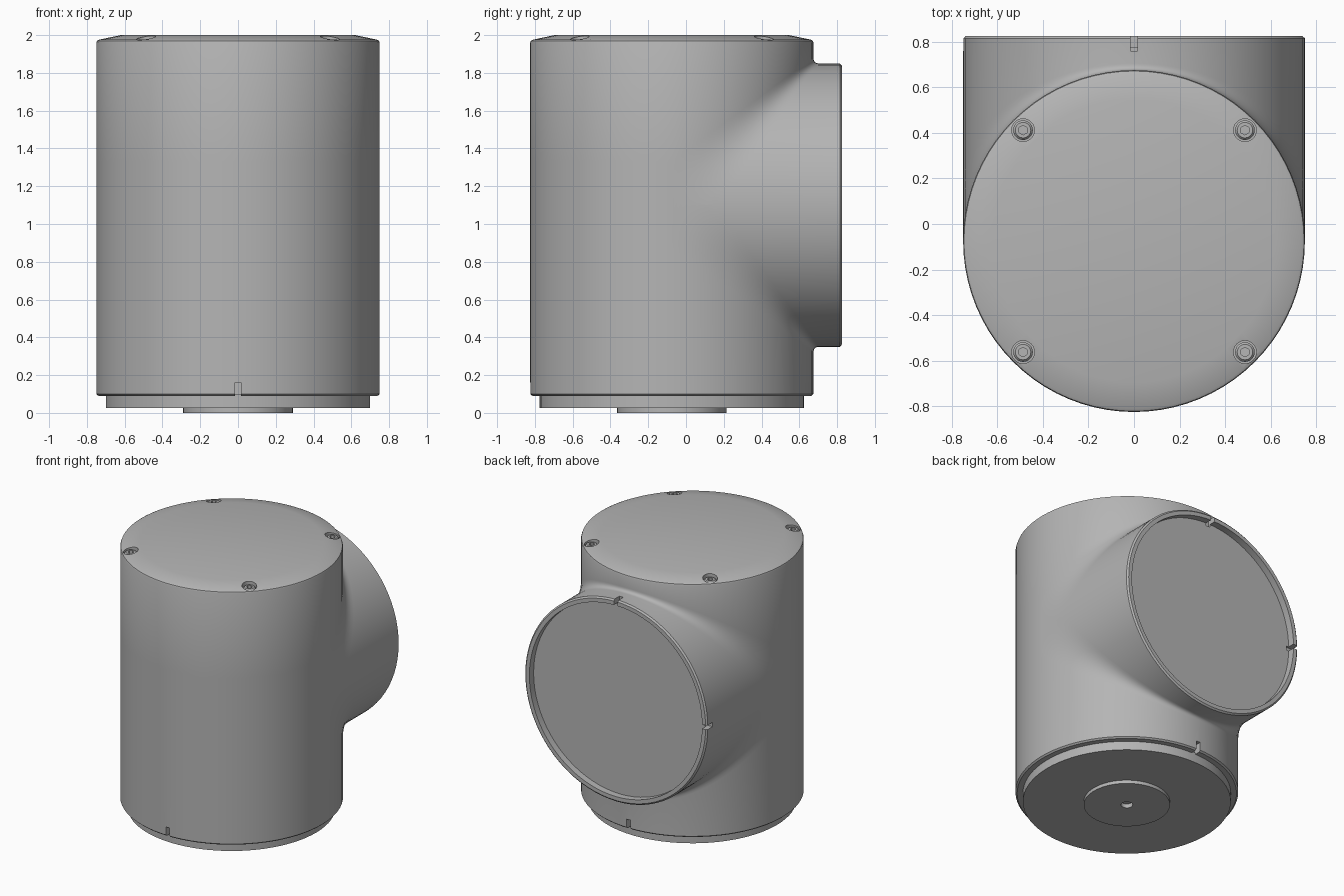
import bpy, bmesh, math
from mathutils import Matrix, Vector

if "Cube" in bpy.data.objects:
    bpy.data.objects.remove(bpy.data.objects["Cube"])

R = 0.75                      # radius of both tubes
CY, CZ = -0.075, 1.10         # upright axis y, side port axis z
N = 40                        # columns per half turn

metal = bpy.data.materials.new("grey_metal")
metal.diffuse_color = (0.46, 0.46, 0.46, 1)
metal.use_nodes = True
metal.node_tree.nodes["Principled BSDF"].inputs["Base Color"].default_value = metal.diffuse_color


def make(name, bm):
    bmesh.ops.remove_doubles(bm, verts=bm.verts, dist=1e-5)
    bmesh.ops.recalc_face_normals(bm, faces=bm.faces)
    me = bpy.data.meshes.new(name)
    bm.to_mesh(me)
    bm.free()
    me.materials.append(metal)
    ob = bpy.data.objects.new(name, me)
    bpy.context.collection.objects.link(ob)
    return ob


def activate(ob):
    bpy.ops.object.select_all(action='DESELECT')
    ob.select_set(True)
    bpy.context.view_layer.objects.active = ob


def smooth(ob, angle=22):
    activate(ob)
    bpy.ops.object.shade_smooth_by_angle(angle=math.radians(angle))


def cylinder(r, depth, loc, segs=64, rot=None):
    bm = bmesh.new()
    m = Matrix.Translation(loc) @ (rot or Matrix())
    bmesh.ops.create_cone(bm, cap_ends=True, segments=segs, radius1=r,
                          radius2=r, depth=depth, matrix=m)
    return make("cutter", bm)


def box(lo, hi):
    lo, hi = Vector(lo), Vector(hi)
    bm = bmesh.new()
    bmesh.ops.create_cube(bm, size=1, matrix=Matrix.Translation((lo + hi) / 2)
                          @ Matrix.Diagonal((*(hi - lo), 1)))
    return make("cutter", bm)


def cut(ob, cutter):
    cutter.hide_render = True
    mod = ob.modifiers.new("cut", 'BOOLEAN')
    mod.operation, mod.solver, mod.object = 'DIFFERENCE', 'EXACT', cutter
    activate(ob)
    bpy.ops.object.modifier_apply(modifier=mod.name)
    bpy.data.objects.remove(cutter)


def lathe(name, profile, loc, segs=80):
    bm = bmesh.new()
    vs = [bm.verts.new((r, 0, z)) for r, z in profile]
    es = [bm.edges.new(p) for p in zip(vs, vs[1:])]
    bmesh.ops.spin(bm, geom=vs + es, cent=(0, 0, 0), axis=(0, 0, 1),
                   angle=2 * math.pi, steps=segs)
    bmesh.ops.translate(bm, verts=bm.verts, vec=loc)
    return make(name, bm)


# End profiles of the tubes: (radius factor, distance along the axis)
TOP = [(0.827, 0.90), (0.98, 0.876), (0.995, 0.87), (1, 0.86)]
BOTTOM = [(0.985, -1.01), (1, -1.0)]
PORT = [(1, 0.89), (0.985, 0.90)]


def fillet(x, c, s):
    """Blend from upright tube to port, in a plane of constant x."""
    a = 0.23 + 0.733 * c
    pts = []
    for i in range(9):
        t = i / 8
        u, v, w = (1 - t) ** 2, 2 * t * (1 - t), t * t
        pts.append((x, u * c + v * c + w * a, s * (u * a + v * c + w * c)))
    return pts


def back_column(x, c, s):
    end = TOP if s > 0 else BOTTOM
    return ([(x * k, c * k, z) for k, z in end] + fillet(x, c, s)
            + [(x * k, y, s * c * k) for k, y in PORT])


def front_column(x, c):
    return [(x * k, -c * k, z) for k, z in
            TOP + [(1, 0.23), (1, -0.23)] + BOTTOM[::-1]]


# Main body: upright tube with a blended port of equal radius
bm = bmesh.new()


def skin(cols):
    cols = [[bm.verts.new(p) for p in col] for col in cols]
    for a, b in zip(cols, cols[1:]):
        for i in range(len(a) - 1):
            bm.faces.new((a[i], a[i + 1], b[i + 1], b[i]))


steps = []
for i in range(N + 1):
    t = math.pi * (i / N - 0.5)
    steps.append((R * math.sin(t), 0.0 if i in (0, N) else R * math.cos(t)))
skin([front_column(x, c) for x, c in steps])
for s in (1, -1):
    skin([back_column(x, c, s) for x, c in steps])
for x in (-R, R):             # flat web between upper and lower blends
    pts = fillet(x, 0.0, 1) + fillet(x, 0.0, -1)[-2::-1]
    bm.faces.new([bm.verts.new(p) for p in pts])
bmesh.ops.remove_doubles(bm, verts=bm.verts, dist=1e-5)
bmesh.ops.dissolve_degenerate(bm, edges=bm.edges, dist=1e-6)
bmesh.ops.holes_fill(bm, edges=[e for e in bm.edges if e.is_boundary], sides=0)
bmesh.ops.translate(bm, verts=bm.verts, vec=(0, CY, CZ))
body = make("body", bm)

# Port recess
cut(body, cylinder(0.71, 0.2, (0, 0.875, CZ), 80, Matrix.Rotation(math.pi / 2, 4, 'X')))
# Alignment notches on the port rim and on the lower rim
cut(body, box((-0.016, 0.76, CZ + 0.69), (0.016, 0.9, CZ + 0.8)))
cut(body, box((-0.8, 0.76, CZ - 0.016), (-0.69, 0.9, CZ + 0.016)))
for s in (-1, 1):
    ys = sorted((CY + s * 0.69, CY + s * 0.8))
    cut(body, box((-0.016, ys[0], 0.05), (0.016, ys[1], 0.16)))

# Cap screws sunk into the sloped top rim
D = 0.487
for sx in (-1, 1):
    for sy in (-1, 1):
        x, y = sx * D, CY + sy * D
        cut(body, cylinder(0.05, 0.2, (x, y, 2.04), 32))
        screw = lathe("screw", [(0, 0.93 - 1), (0.043, -0.07), (0.043, -0.022),
                                (0.034, -0.012), (0, -0.012)], (x, y, 1.99), 32)
        cut(screw, cylinder(0.021, 0.06, (x, y, 1.985), 6))
        smooth(screw)
smooth(body)

# Base plate with central boss and hole
base = lathe("base_plate", [(0, 0.03), (0.04, 0.03), (0.04, 0), (0.29, 0), (0.29, 0.025),
                            (0.70, 0.025), (0.70, 0.10), (0, 0.10)], (0, CY, 0))
smooth(base)
